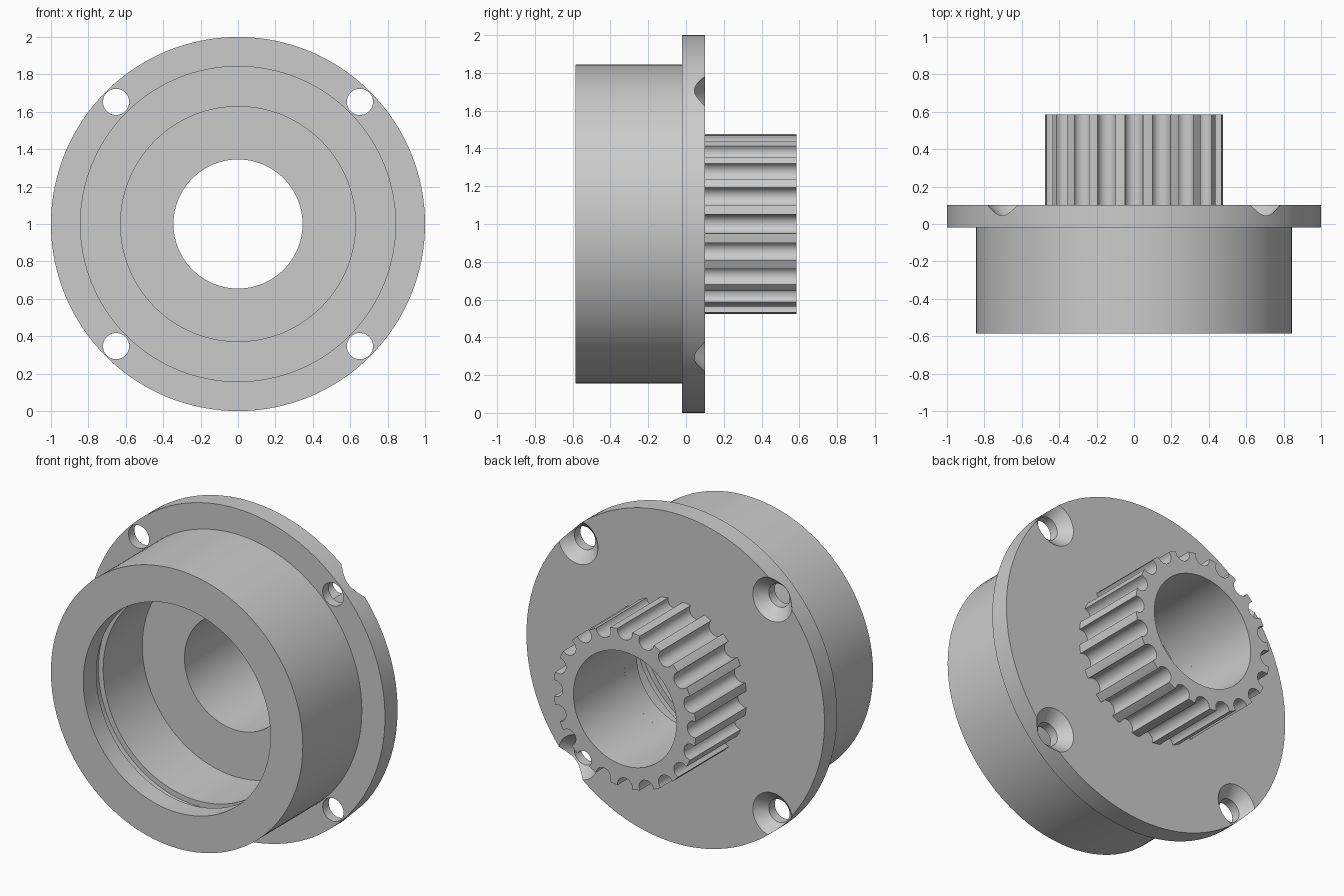
import bpy, bmesh
from math import sin, cos, pi, radians, acos

if "Cube" in bpy.data.objects:
    bpy.data.objects.remove(bpy.data.objects["Cube"])

CZ = 1.0            # height of the hub axis
BORE = 0.345
FLANGE_FRONT, FLANGE_BACK, END = -0.02, 0.101, 0.586

grey = bpy.data.materials.new("plain grey")
grey.use_nodes = True
colour = (0.6, 0.6, 0.6, 1)
grey.diffuse_color = colour
grey.node_tree.nodes["Principled BSDF"].inputs["Base Color"].default_value = colour


def finish(name, bm):
    bmesh.ops.recalc_face_normals(bm, faces=bm.faces)
    mesh = bpy.data.meshes.new(name)
    bm.to_mesh(mesh)
    bm.free()
    mesh.materials.append(grey)
    obj = bpy.data.objects.new(name, mesh)
    bpy.context.collection.objects.link(obj)
    return obj


def activate(obj):
    bpy.ops.object.select_all(action='DESELECT')
    obj.select_set(True)
    bpy.context.view_layer.objects.active = obj


def bridge(bm, a, b):
    for i in range(len(a)):
        j = (i + 1) % len(a)
        bm.faces.new((a[i], a[j], b[j], b[i]))


def lathe(name, profile, segments, x=0, z=CZ, closed=True):
    """Turn a (radius, y) profile about an axis parallel to y."""
    bm = bmesh.new()
    turn = [2 * pi * k / segments for k in range(segments)]
    rings = [[bm.verts.new((x + r * cos(a), y, z + r * sin(a))) for a in turn]
             for r, y in profile]
    for a, b in zip(rings, rings[1:]):
        bridge(bm, a, b)
    if closed:
        bridge(bm, rings[-1], rings[0])
    else:
        bm.faces.new(rings[0])
        bm.faces.new(rings[-1])
    return finish(name, bm)


# Housing: flange, drum, bearing recess and retaining-ring groove
RECESS, GROOVE, DRUM = 0.628, 0.66, 0.845
housing = lathe("flanged_housing", [
    (BORE, FLANGE_BACK), (1, FLANGE_BACK), (1, FLANGE_FRONT),
    (DRUM, FLANGE_FRONT), (DRUM, -END), (RECESS, -END),
    (RECESS, -0.46), (GROOVE, -0.46), (GROOVE, -0.395), (RECESS, -0.395),
    (RECESS, FLANGE_FRONT), (BORE, FLANGE_FRONT)], 128)

# Four countersunk screw holes through the flange
for sx in (-1, 1):
    for sz in (-1, 1):
        cutter = lathe("screw_hole_cutter", [
            (0.07, -0.1), (0.07, FLANGE_BACK - 0.063), (0.133, FLANGE_BACK),
            (0.173, FLANGE_BACK + 0.04)], 40, 0.652 * sx, CZ + 0.653 * sz, False)
        cutter.hide_render = True
        activate(housing)
        mod = housing.modifiers.new("screw_hole", 'BOOLEAN')
        mod.operation = 'DIFFERENCE'
        mod.solver = 'EXACT'
        mod.object = cutter
        bpy.ops.object.modifier_apply(modifier=mod.name)
        bpy.data.objects.remove(cutter)

# Toothed pulley: round grooves cut into a ring
TEETH, TIP, CENTRE, ROUND = 20, 0.478, 0.468, 0.05
cut = acos((CENTRE**2 + TIP**2 - ROUND**2) / (2 * CENTRE * TIP))
open_angle = acos((TIP * cos(cut) - CENTRE) / ROUND)
pitch = 2 * pi / TEETH
ARC, LAND = 12, 4
outline = []
for t in range(TEETH):
    a = t * pitch
    for k in range(ARC + 1):
        g = open_angle - 2 * pi
        b = a + g + (2 * pi - 2 * open_angle) * k / ARC
        outline.append((CENTRE * cos(a) + ROUND * cos(b),
                        CENTRE * sin(a) + ROUND * sin(b)))
    # the arc runs from the +angle side to the -angle side, so put it in order
    outline[-(ARC + 1):] = outline[-(ARC + 1):][::-1]
    for k in range(1, LAND):
        b = a + cut + (pitch - 2 * cut) * k / LAND
        outline.append((TIP * cos(b), TIP * sin(b)))

bm = bmesh.new()
count = len(outline)
start = -cut
bore = [(BORE * cos(start + 2 * pi * k / count), BORE * sin(start + 2 * pi * k / count))
        for k in range(count)]


def ring(points, y):
    return [bm.verts.new((px, y, CZ + pz)) for px, pz in points]


outer_a, outer_b = ring(outline, FLANGE_BACK), ring(outline, END)
inner_a, inner_b = ring(bore, FLANGE_BACK), ring(bore, END)
bridge(bm, outer_a, outer_b)
bridge(bm, outer_b, inner_b)
bridge(bm, inner_b, inner_a)
pulley = finish("toothed_pulley", bm)

for obj in (housing, pulley):
    activate(obj)
    bpy.ops.object.shade_smooth_by_angle(angle=radians(30))
